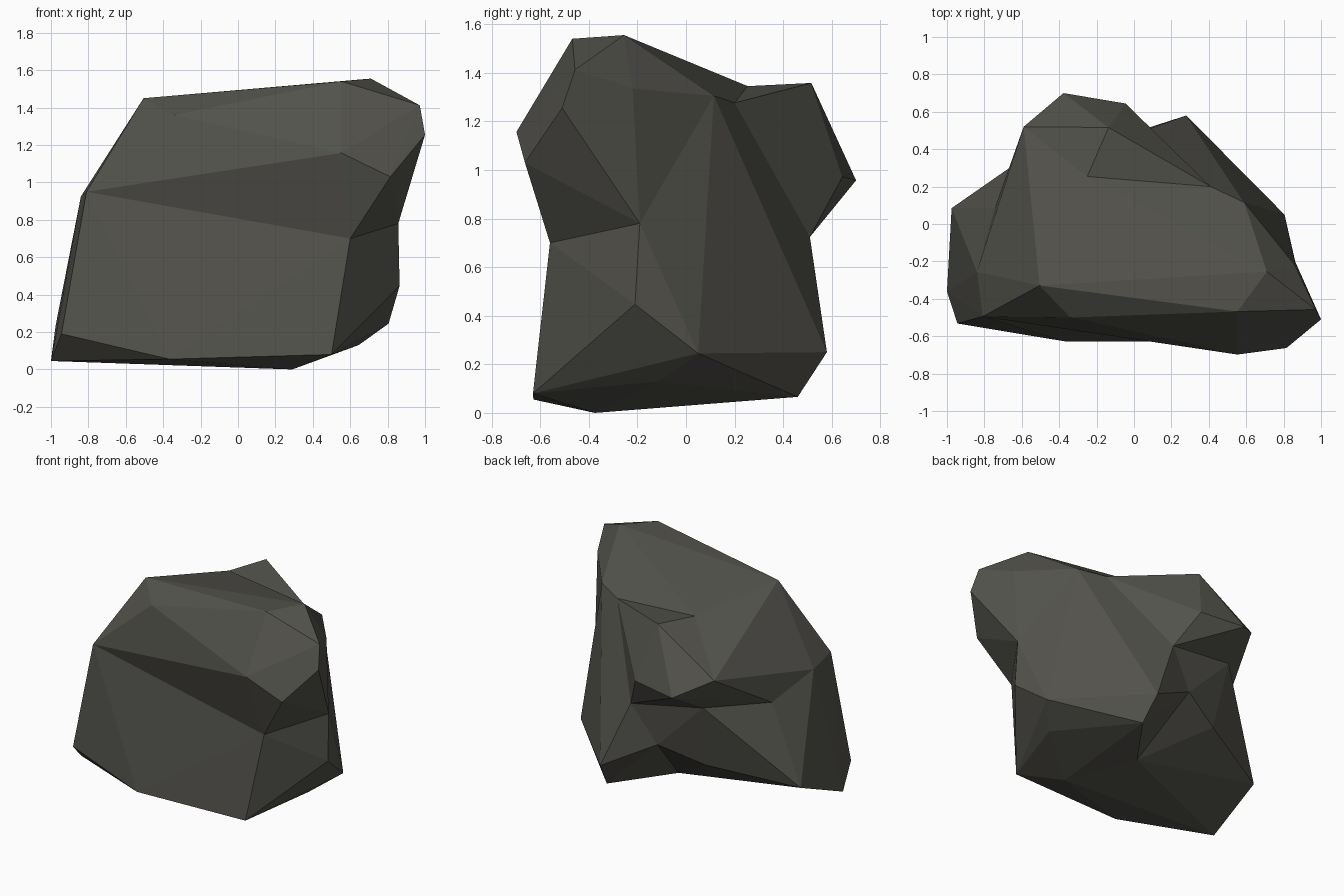
import bpy
import bmesh

default_cube = bpy.data.objects.get("Cube")
if default_cube:
    bpy.data.objects.remove(default_cube, do_unlink=True)

# Stone colour
stone = bpy.data.materials.new("dark_stone")
stone.use_nodes = True
colour = (0.085, 0.084, 0.071, 1)
stone.diffuse_color = colour
stone.node_tree.nodes["Principled BSDF"].inputs["Base Color"].default_value = colour

# Corners shared by the chunks
brow = (-.81, -.495, .95)
brow_side = (-.84, -.255, .925)
side_notch = (-.745, .083, .79)
overhang_inner = (-.45, .45, .81)
overhang_end = (.083, .51, .724)
front_notch = (.6, -.56, .7)
flank_mid = (.857, -.19, .78)
waist = [brow, brow_side, side_notch, overhang_inner, overhang_end, front_notch, flank_mid]

lump_side = (-.59, .52, 1.07)
saddle = [(-.25, .254, 1.345), (.41, .2, 1.276)]
shoulder = (.59, .115, 1.305)
flank_low = [(.864, -.21, .447), (.805, .05, .245), (.645, -.117, .13)]
foot = [(.29, -.375, 0), (.02, .055, .066)]
back_notch = (-.095, .46, .455)

# Top of the crown, then its overhanging rim
crown = [(.71, -.255, 1.555), (.553, -.468, 1.54), (-.505, -.329, 1.45), (-.34, -.5, 1.36)]
rim = [(.972, -.457, 1.412), (1, -.51, 1.255), (.86, -.22, 1.335),
       (.815, -.663, 1.03), (.553, -.698, 1.157)]

# Outer corners of the base, the back lump and the rear spur
base = [(-.944, -.532, .19), (-1, -.36, .045), (-.975, .085, .235),
        (-.366, -.628, .055), (.5, -.63, .08), (-.4, .345, .345)]
lump = [(-.136, .516, 1.358), (-.377, .7, .957), (-.045, .644, .972)]
spur = [(.28, .58, .25), (.31, .46, .066)]


def chunk(name, corners):
    """Wrap a faceted convex stone chunk around its corners."""
    bm = bmesh.new()
    for corner in corners:
        bm.verts.new(corner)
    hull = bmesh.ops.convex_hull(bm, input=bm.verts)
    spare = [v for v in hull["geom_interior"] + hull["geom_unused"]
             if isinstance(v, bmesh.types.BMVert)]
    bmesh.ops.delete(bm, geom=list(set(spare)), context="VERTS")
    bmesh.ops.recalc_face_normals(bm, faces=bm.faces)
    mesh = bpy.data.meshes.new(name)
    bm.to_mesh(mesh)
    bm.free()
    mesh.materials.append(stone)
    obj = bpy.data.objects.new(name, mesh)
    bpy.context.scene.collection.objects.link(obj)
    return obj


# The boulder is four chunks fused together
rock = chunk("rock", waist + foot + flank_low + base + [back_notch])
additions = [
    chunk("crown_chunk", waist + crown + rim + saddle + [shoulder, lump_side]),
    chunk("lump_chunk", lump + saddle + [lump_side, overhang_inner, overhang_end, side_notch]),
    chunk("spur_chunk", spur + flank_low + foot + saddle[1:]
          + [shoulder, flank_mid, overhang_end, back_notch]),
]
for part in additions:
    fuse = rock.modifiers.new("fuse_" + part.name, "BOOLEAN")
    fuse.operation = "UNION"
    fuse.solver = "EXACT"
    fuse.object = part

# Bake the fused surface and drop the helper chunks
bpy.context.view_layer.update()
graph = bpy.context.evaluated_depsgraph_get()
fused = bpy.data.meshes.new_from_object(rock.evaluated_get(graph))
rock.modifiers.clear()
rock.data = fused
for part in additions:
    bpy.data.objects.remove(part, do_unlink=True)
for face in fused.polygons:
    face.use_smooth = False
